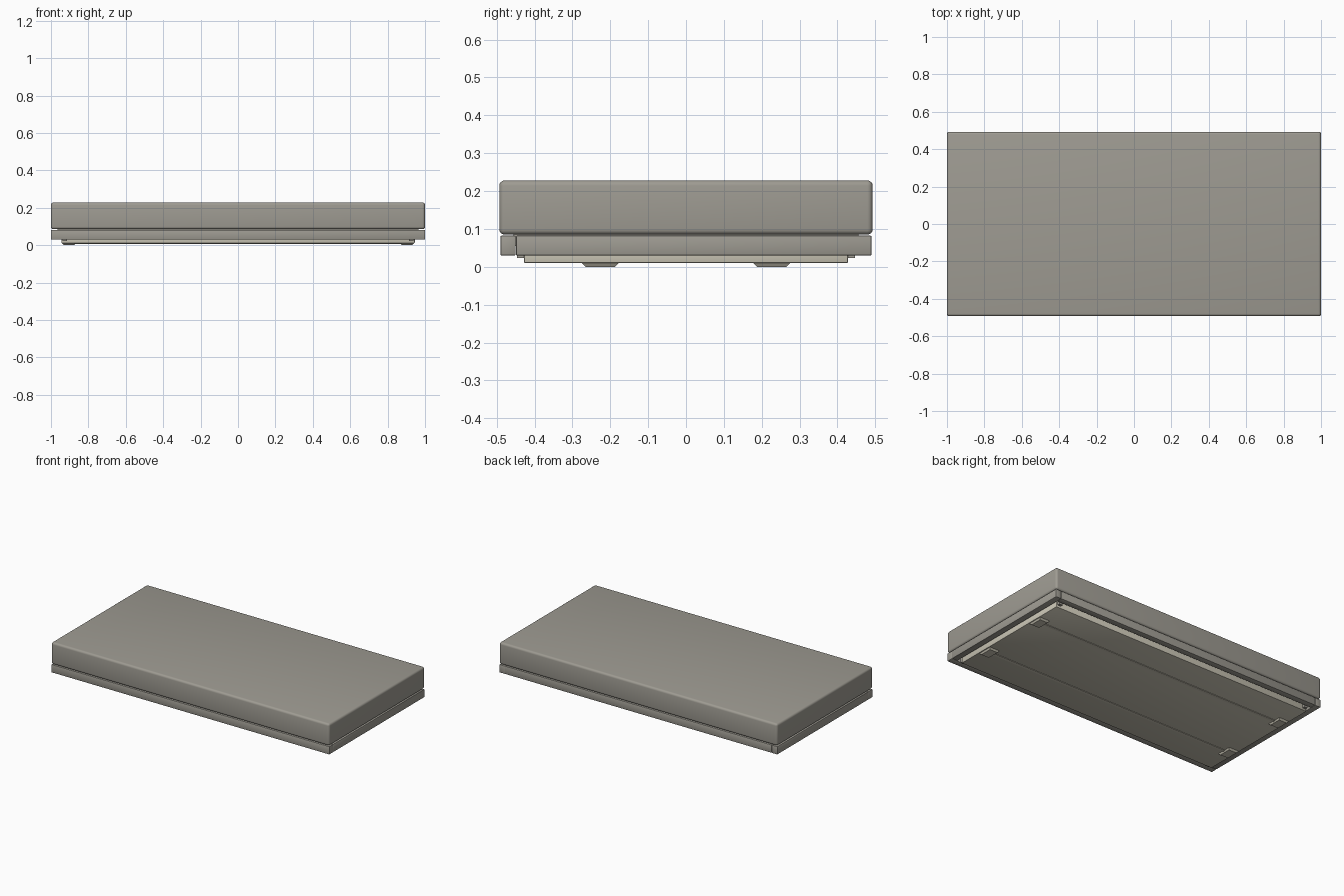
import bpy, bmesh

if "Cube" in bpy.data.objects:
    bpy.data.objects.remove(bpy.data.objects["Cube"])


def material(name, rgb):
    m = bpy.data.materials.new(name)
    m.diffuse_color = (*rgb, 1)
    m.use_nodes = True
    m.node_tree.nodes["Principled BSDF"].inputs["Base Color"].default_value = m.diffuse_color
    return m


GREY = material("warm grey fabric", (0.345, 0.33, 0.29))
CREAM = material("cream board", (0.60, 0.57, 0.47))


def box(name, x, y, z, mat, bevel=0.0, segments=3, taper=1.0):
    """Box from (min, max) ranges; taper scales the bottom face."""
    lo, hi = (x[0], y[0], z[0]), (x[1], y[1], z[1])
    centre = [(a + b) / 2 for a, b in zip(lo, hi)]
    size = [b - a for a, b in zip(lo, hi)]
    bm = bmesh.new()
    bmesh.ops.create_cube(bm, size=1)
    for v in bm.verts:
        k = taper if v.co.z < 0 else 1
        v.co = (v.co.x * size[0] * k, v.co.y * size[1] * k, v.co.z * size[2])
    if bevel:
        bmesh.ops.bevel(bm, geom=bm.edges[:], offset=bevel, segments=segments,
                        profile=0.5, affect='EDGES')
    me = bpy.data.meshes.new(name)
    bm.to_mesh(me)
    bm.free()
    me.materials.append(mat)
    ob = bpy.data.objects.new(name, me)
    ob.location = centre
    bpy.context.collection.objects.link(ob)
    if bevel:
        bpy.ops.object.select_all(action='DESELECT')
        ob.select_set(True)
        bpy.context.view_layer.objects.active = ob
        bpy.ops.object.shade_smooth_by_angle(angle=0.6)
    return ob


# Thick upper cushion with soft edges
box("mattress", (-1, 1), (-0.493, 0.493), (0.085, 0.228), GREY, 0.014, 4)

# Base frame: full-width front board, back board and two end boards
z = (0.03, 0.082)
box("front_board", (-1, 1), (-0.49, -0.45), z, GREY, 0.003, 2)
box("back_board", (-0.96, 0.96), (0.45, 0.49), z, GREY, 0.003, 2)
for side, x in (("left", (-1, -0.96)), ("right", (0.96, 1))):
    box(side + "_end_board", x, (-0.449, 0.49), z, GREY, 0.003, 2)

# Deck closing the frame below the cushion
box("deck", (-0.965, 0.965), (-0.455, 0.455), (0.055, 0.087), GREY)

# Lower board with its four corner clips
box("bottom_panel", (-0.945, 0.945), (-0.428, 0.428), (0.01, 0.056), CREAM, 0.003, 2)
for sx in (-1, 1):
    for sy in (-1, 1):
        box("corner_clip", sorted((sx * 0.915, sx * 0.938)),
            sorted((sy * 0.42, sy * 0.446)), (0.023, 0.056), GREY)

# Shallow runners underneath, ending in low chamfered feet
for sy in (-1, 1):
    y = sy * 0.226
    box("runner", (-0.88, 0.88), (y - 0.009, y + 0.009), (0.007, 0.012), CREAM)
    for sx in (-1, 1):
        box("foot", sorted((sx * 0.868, sx * 0.94)), (y - 0.05, y + 0.05),
            (0, 0.011), CREAM, taper=0.78)
